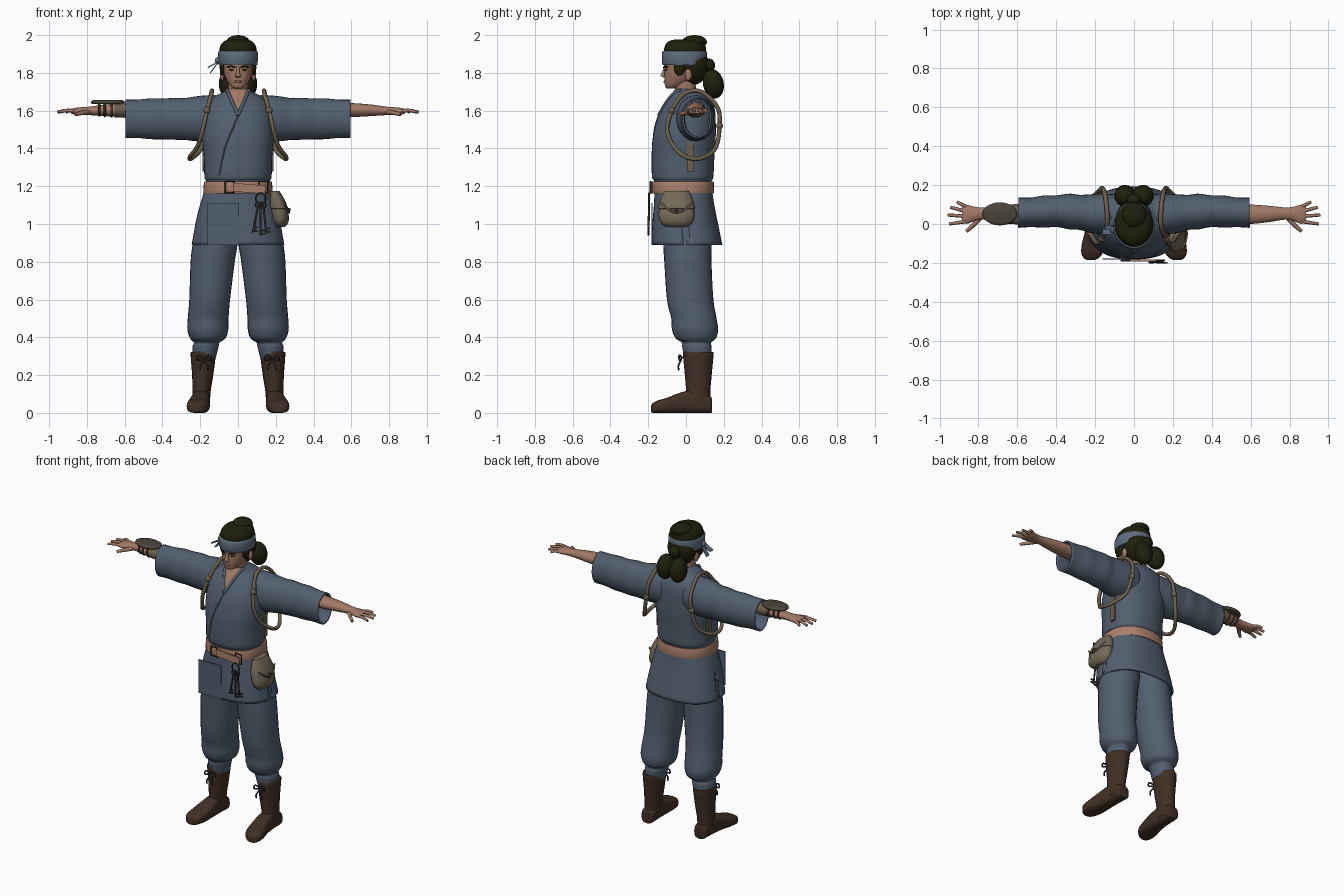
import bpy, bmesh, math
from mathutils import Vector, Matrix
from mathutils.bvhtree import BVHTree


def material(name, rgb):
    m = bpy.data.materials.new(name)
    m.diffuse_color = (*rgb, 1)
    return m


CLOTH = material("blue grey cloth", (0.085, 0.115, 0.16))
BAND = material("headband blue", (0.11, 0.155, 0.215))
SKIN = material("skin", (0.36, 0.19, 0.13))
HAIR = material("dark hair", (0.014, 0.014, 0.004))
LEATHER = material("tan leather", (0.40, 0.215, 0.15))
BOOT = material("brown boot", (0.052, 0.029, 0.018))
ROPE = material("rope", (0.15, 0.115, 0.075))
POUCH = material("pouch canvas", (0.17, 0.14, 0.095))
METAL = material("dark metal", (0.035, 0.028, 0.022))
HIDE = material("grey hide", (0.07, 0.058, 0.045))


def finish(name, bm, mats, angle=45):
    bmesh.ops.recalc_face_normals(bm, faces=bm.faces[:])
    me = bpy.data.meshes.new(name)
    bm.to_mesh(me)
    bm.free()
    ob = bpy.data.objects.new(name, me)
    bpy.context.collection.objects.link(ob)
    for m in mats:
        me.materials.append(m)
    select(ob)
    bpy.ops.object.shade_smooth_by_angle(angle=math.radians(angle))
    return ob


def select(ob):
    bpy.ops.object.select_all(action='DESELECT')
    ob.select_set(True)
    bpy.context.view_layer.objects.active = ob


def smooth_path(pts, sub, closed=False):
    """Catmull-Rom interpolation of tuples of any length."""
    n, out = len(pts), []
    get = (lambda i: pts[i % n]) if closed else (lambda i: pts[max(0, min(n - 1, i))])
    for i in range(n if closed else n - 1):
        for k in range(sub):
            t = k / sub
            out.append(tuple(0.5 * (2 * b + (c - a) * t + (2 * a - 5 * b + 4 * c - d) * t * t
                                    + (3 * b - a - 3 * c + d) * t ** 3)
                             for a, b, c, d in zip(get(i - 1), get(i), get(i + 1), get(i + 2))))
    return out if closed else out + [tuple(pts[-1])]


def loft_bm(rings, axis='z', side=1, n=28, p=2.0, sub=4, caps=True):
    """Rings are (position on axis, centre a, centre b, radius a, radius b)."""
    bm, rows = bmesh.new(), []
    for t, a, b, ra, rb in smooth_path(rings, sub):
        row = []
        for i in range(n):
            w = 2 * math.pi * i / n
            c, s = math.cos(w), math.sin(w)
            u = a + ra * math.copysign(abs(c) ** (2 / p), c)
            v = b + rb * math.copysign(abs(s) ** (2 / p), s)
            x, y, z = {'x': (t, u, v), 'y': (u, t, v), 'z': (u, v, t)}[axis]
            row.append(bm.verts.new((x * side, y, z)))
        rows.append(row)
    for r, q in zip(rows, rows[1:]):
        for i in range(n):
            j = (i + 1) % n
            bm.faces.new((r[i], r[j], q[j], q[i]))
    if caps:
        bm.faces.new(rows[0])
        bm.faces.new(rows[-1])
    return bm


def loft(name, rings, mat, **kw):
    return finish(name, loft_bm(rings, **kw), [mat])


def body(rows):
    """Centred z rings from (z, half width, front y, back y)."""
    return [(z, 0, (f + b) / 2, rx, (b - f) / 2) for z, rx, f, b in rows]


def ball(name, loc, r, mat, tilt=0):
    bm = bmesh.new()
    bmesh.ops.create_uvsphere(bm, u_segments=20, v_segments=12, radius=1)
    bm.transform(Matrix.Translation(loc) @ Matrix.Rotation(tilt, 4, 'X') @ Matrix.Diagonal((*r, 1)))
    return finish(name, bm, [mat])


def box(name, loc, size, mat, rot=(0, 'Y')):
    bm = bmesh.new()
    bmesh.ops.create_cube(bm, size=1)
    bm.transform(Matrix.Translation(loc) @ Matrix.Rotation(rot[0], 4, rot[1]) @ Matrix.Diagonal((*size, 1)))
    return finish(name, bm, [mat])


def tube(name, pts, r, mat, closed=False, tip=1.0, sub=5):
    path = smooth_path(pts, sub, closed)
    cu = bpy.data.curves.new(name, 'CURVE')
    cu.dimensions, cu.bevel_depth, cu.bevel_resolution, cu.use_fill_caps = '3D', r, 2, True
    sp = cu.splines.new('POLY')
    sp.points.add(len(path) - 1)
    for i, q in enumerate(path):
        sp.points[i].co = (*q, 1)
        sp.points[i].radius = 1 + (tip - 1) * i / len(path)
    sp.use_cyclic_u = closed
    cu.materials.append(mat)
    ob = bpy.data.objects.new(name, cu)
    bpy.context.collection.objects.link(ob)
    select(ob)
    bpy.ops.object.convert(target='MESH')
    bpy.ops.object.shade_smooth_by_angle(angle=math.radians(50))
    return ob


def circle(c, ra, rb, plane, n=10):
    u, v = {'xz': ((1, 0, 0), (0, 0, 1)), 'yz': ((0, 1, 0), (0, 0, 1))}[plane]
    return [tuple(Vector(c) + Vector(u) * ra * math.cos(w) + Vector(v) * rb * math.sin(w))
            for w in (2 * math.pi * i / n for i in range(n))]


def thicken(ob, t):
    m = ob.modifiers.new("thickness", 'SOLIDIFY')
    m.thickness, m.offset = t, -1


# Tunic top with the open V neck cut into its front
bm = loft_bm(body([(1.16, .17, -.165, .13), (1.225, .168, -.168, .135), (1.25, .178, -.18, .145),
                   (1.35, .18, -.182, .15), (1.45, .19, -.177, .157), (1.55, .185, -.155, .157),
                   (1.62, .17, -.12, .15), (1.67, .13, -.088, .125), (1.70, .078, -.068, .09),
                   (1.715, .06, -.058, .07)]), n=40, p=2.3)
V0, K = 1.575, 0.4
for s in (1, -1):
    bmesh.ops.bisect_plane(bm, geom=bm.verts[:] + bm.edges[:] + bm.faces[:],
                           plane_co=(0, 0, V0), plane_no=(s, 0, -K))
for f in bm.faces:
    c = f.calc_center_median()
    f.material_index = int(c.y < 0 and abs(c.x) < K * (c.z - V0))
bm.normal_update()
tree = BVHTree.FromBMesh(bm)
finish("tunic_top", bm, [CLOTH, SKIN])


def front(x, z):
    hit = tree.ray_cast(Vector((x, -1, z)), Vector((0, 1, 0)))[0]
    return (x, hit.y if hit else -.06, z)


for s in (1, -1):
    tube("collar_edge", [front(s * K * (z - V0) * 1.08, z) for z in (1.575, 1.61, 1.65, 1.69, 1.71)],
         .009, CLOTH)
tube("front_overlap", [front(x, z) for x, z in ((0, 1.575), (-.03, 1.5), (-.07, 1.4), (-.1, 1.26))], .004, CLOTH)

# Tunic skirt with a slit on each side
bm = loft_bm(body([(1.2, .17, -.165, .135), (1.1, .202, -.17, .15), (1.0, .226, -.178, .17),
                   (.89, .245, -.182, .192)]), n=96, p=2.4, caps=False)
cut = [f for f in bm.faces for c in [f.calc_center_median()]
       if c.z < 1.06 and abs(c.x) > .15 and abs(c.y) < .012]
bmesh.ops.delete(bm, geom=cut, context='FACES')
thicken(finish("tunic_skirt", bm, [CLOTH]), .012)
box("skirt_overlap", (-.08, -.180, 1.0), (.165, .006, .22), CLOTH)

# Belt, buckles
loft("belt", body([(1.163, .181, -.178, .146), (1.168, .184, -.182, .149),
                   (1.22, .18, -.182, .147), (1.225, .176, -.178, .143)]), LEATHER, n=40, p=2.3, sub=2)
for x in (-.045, .135):
    tube("buckle", [(x + a * .022, -.187, 1.195 + b * .03) for a, b in ((-1, -1), (1, -1), (1, 1), (-1, 1))],
         .005, METAL, closed=True, sub=1)
box("belt_end", (.06, -.188, 1.188), (.17, .01, .045), LEATHER, (.08, 'Y'))

# Paired parts
for s in (1, -1):
    side = "left" if s > 0 else "right"
    # Sleeves with soft folds
    ob = loft(side + "_sleeve", [(.08, .05, 1.56, .10, .12), (.15, .052, 1.56, .104, .122),
              (.22, .053, 1.557, .10, .119), (.28, .06, 1.556, .09, .111), (.33, .064, 1.557, .092, .111),
              (.40, .066, 1.556, .081, .108), (.46, .064, 1.557, .083, .108), (.53, .06, 1.557, .076, .102),
              (.595, .058, 1.556, .078, .102)], CLOTH, axis='x', side=s, caps=False)
    thicken(ob, .01)
    # Forearm, palm and fingers
    loft(side + "_arm", [(.45, .05, 1.605, .052, .042), (.6, .05, 1.603, .05, .037),
         (.7, .052, 1.602, .041, .031), (.78, .054, 1.599, .031, .023), (.82, .052, 1.598, .037, .021),
         (.86, .05, 1.597, .049, .018), (.885, .052, 1.597, .044, .012)], SKIN, axis='x', side=s, n=20)
    for y0, x1, y1 in ((.088, .91, .113), (.064, .945, .086), (.04, .957, .046), (.014, .95, 0)):
        tube(side + "_finger", [(s * .86, y0, 1.597), (s * (.86 + x1) / 2, (y0 + y1) / 2, 1.601),
             (s * x1, y1, 1.592)], .0105, SKIN, tip=.7)
    tube(side + "_thumb", [(s * .79, .035, 1.593), (s * .825, -.005, 1.588), (s * .862, -.037, 1.58)],
         .014, SKIN, tip=.6)
    # Trousers gathered below the knee
    loft(side + "_trouser_leg", [(1.0, .112, .005, .112, .125), (.89, .122, .008, .119, .128),
         (.8, .134, .01, .117, .125), (.6, .15, .022, .108, .123), (.5, .158, .042, .108, .12),
         (.44, .16, .048, .108, .122), (.395, .16, .052, .094, .107), (.372, .166, .055, .068, .077),
         (.35, .172, .058, .069, .078), (.29, .178, .062, .06, .072)], CLOTH, side=s)
    # Boots
    loft(side + "_boot_shaft", [(.32, .184, .065, .062, .076), (.31, .184, .065, .067, .081),
         (.2, .187, .065, .056, .071), (.11, .193, .065, .048, .064), (.03, .195, .07, .046, .064)],
         BOOT, side=s, n=24)
    loft(side + "_boot_foot", [(.137, .193, .035, .03, .033), (.125, .193, .045, .042, .045),
         (.04, .196, .06, .046, .06), (-.04, .201, .052, .052, .052), (-.1, .209, .04, .059, .04),
         (-.15, .216, .033, .055, .033), (-.175, .22, .026, .038, .026), (-.185, .222, .022, .02, .018)],
         BOOT, axis='y', side=s, p=2.9, n=28)
    for d in (-1, 1):
        x = s * .18
        tube(side + "_boot_lace", [(x, -.02, .29), (x + d * .03, -.035, .305), (x + d * .036, -.035, .28),
             (x, -.025, .285), (x + d * .018, -.04, .25), (x + d * .02, -.038, .225)], .005, METAL)
    # Rope loop around the shoulder and its side strap
    tube(side + "_rope_loop", [(s * x, y, z) for x, y, z in (
        (.14, -.01, 1.69), (.165, -.075, 1.6), (.187, -.1, 1.5), (.215, -.065, 1.41), (.255, 0, 1.355),
        (.245, .08, 1.348), (.195, .155, 1.4), (.165, .178, 1.52), (.152, .165, 1.62), (.14, .08, 1.7))],
        .0115, ROPE, closed=True)
    for x, y, z in ((.165, -.075, 1.6), (.165, .178, 1.52)):
        ball(side + "_rope_knot", (s * x, y, z), (.018, .018, .02), ROPE)
    box(side + "_side_strap", (s * .183, .022, 1.355), (.012, .036, .155), ROPE)
    # Ears, side hair, eyes, brows
    ball(side + "_ear", (s * .084, .012, 1.79), (.012, .019, .032), SKIN)
    ball(side + "_side_hair", (s * .083, -.035, 1.83), (.014, .03, .045), HAIR)
    ball(side + "_eye", (s * .033, -.105, 1.816), (.014, .008, .0055), METAL)
    tube(side + "_brow", [(s * .015, -.118, 1.829), (s * .035, -.112, 1.835), (s * .055, -.099, 1.83)],
         .004, HAIR)
    ball(side + "_ponytail_lobe", (s * .047, .145, 1.742), (.055, .055, .078), HAIR, .2)

# Neck, head and face
loft("neck", [(1.62, 0, .01, .055, .06), (1.7, 0, 0, .052, .056), (1.78, 0, -.01, .052, .056)], SKIN)
loft("head", body([(1.717, .018, -.1, -.06), (1.727, .036, -.11, -.03), (1.755, .057, -.114, .03),
                   (1.79, .073, -.115, .075), (1.83, .081, -.113, .09), (1.87, .088, -.115, .1),
                   (1.92, .085, -.105, .1)]), SKIN, n=32, p=2.2)
loft("nose", [(1.835, 0, -.108, .007, .008), (1.80, 0, -.115, .010, .014), (1.785, 0, -.117, .015, .018),
              (1.776, 0, -.112, .012, .008)], SKIN, n=14)
ball("lips", (0, -.112, 1.754), (.022, .008, .006), LEATHER)

# Hair: cap, crown, topknot and tail
ball("hair_back", (0, .035, 1.84), (.094, .085, .105), HAIR)
loft("hair_crown", body([(1.89, .1, -.118, .105), (1.93, .098, -.115, .105), (1.955, .087, -.105, .1),
                         (1.97, .068, -.085, .08), (1.977, .035, -.055, .05)]), HAIR)
ball("topknot", (0, .045, 1.964), (.062, .066, .036), HAIR)
ball("ponytail_top", (0, .12, 1.84), (.038, .034, .036), HAIR)

# Headband with knot and loose ends
loft("headband", body([(1.842, .1, -.118, .106), (1.85, .104, -.126, .109), (1.905, .106, -.128, .111),
                       (1.915, .101, -.12, .107)]), BAND, n=36, sub=2)
ball("headband_knot", (-.108, -.03, 1.865), (.014, .018, .018), BAND)
box("headband_end_upper", (-.134, -.04, 1.843), (.06, .03, .006), BAND, (-.5, 'Y'))
box("headband_end_lower", (-.128, -.02, 1.825), (.065, .028, .006), BAND, (-.95, 'Y'))

# Belt pouch with flap
loft("pouch", [(1.17, .195, -.05, .02, .06), (1.13, .204, -.05, .035, .08), (1.06, .218, -.05, .048, .095),
               (1.01, .224, -.05, .043, .086), (.983, .224, -.05, .022, .055)], POUCH, p=2.2)
loft("pouch_flap", [(1.175, .195, -.05, .024, .064), (1.13, .205, -.05, .041, .085),
                    (1.085, .214, -.05, .05, .097), (1.08, .214, -.05, .044, .09)], POUCH, p=2.2)
tube("pouch_flap_edge", [(.246, -.13, 1.11), (.266, -.09, 1.075), (.271, -.05, 1.06), (.266, -.01, 1.075),
                         (.246, .03, 1.11)], .005, POUCH)
ball("pouch_button", (.27, -.05, 1.075), (.008, .011, .011), METAL)

# Ring of keys
tube("key_ring", circle((.12, -.196, 1.135), .026, .028, 'xz'), .0045, METAL, closed=True)
for x0, x1, z1 in ((.105, .08, .955), (.12, .12, .94), (.135, .15, .95)):
    tube("key_shaft", [(x0, -.196, 1.09), (x1, -.199, z1)], .0055, METAL, sub=1)
    tube("key_bow", circle((x0, -.196, 1.1), .012, .014, 'xz'), .0045, METAL, closed=True)
    for dz in (.008, .026):
        box("key_tooth", (x1 + .011, -.199, z1 + dz), (.022, .006, .009), METAL)

# Wrist guard: oval hide plate, cords and wrap
loft("wrist_plate", [(1.634, -.69, .052, .078, .052), (1.64, -.69, .052, .088, .058),
                     (1.65, -.69, .052, .088, .058), (1.656, -.69, .052, .075, .047)], HIDE, sub=2)
for x, r in ((-.735, .039), (-.705, .043), (-.67, .046)):
    tube("wrist_cord", circle((x, .052, 1.605), r, r * .8, 'yz'), .006, BOOT, closed=True)
loft("wrist_wrap", [(.59, .05, 1.603, .053, .041), (.655, .051, 1.603, .049, .038)], ROPE,
     axis='x', side=-1)
